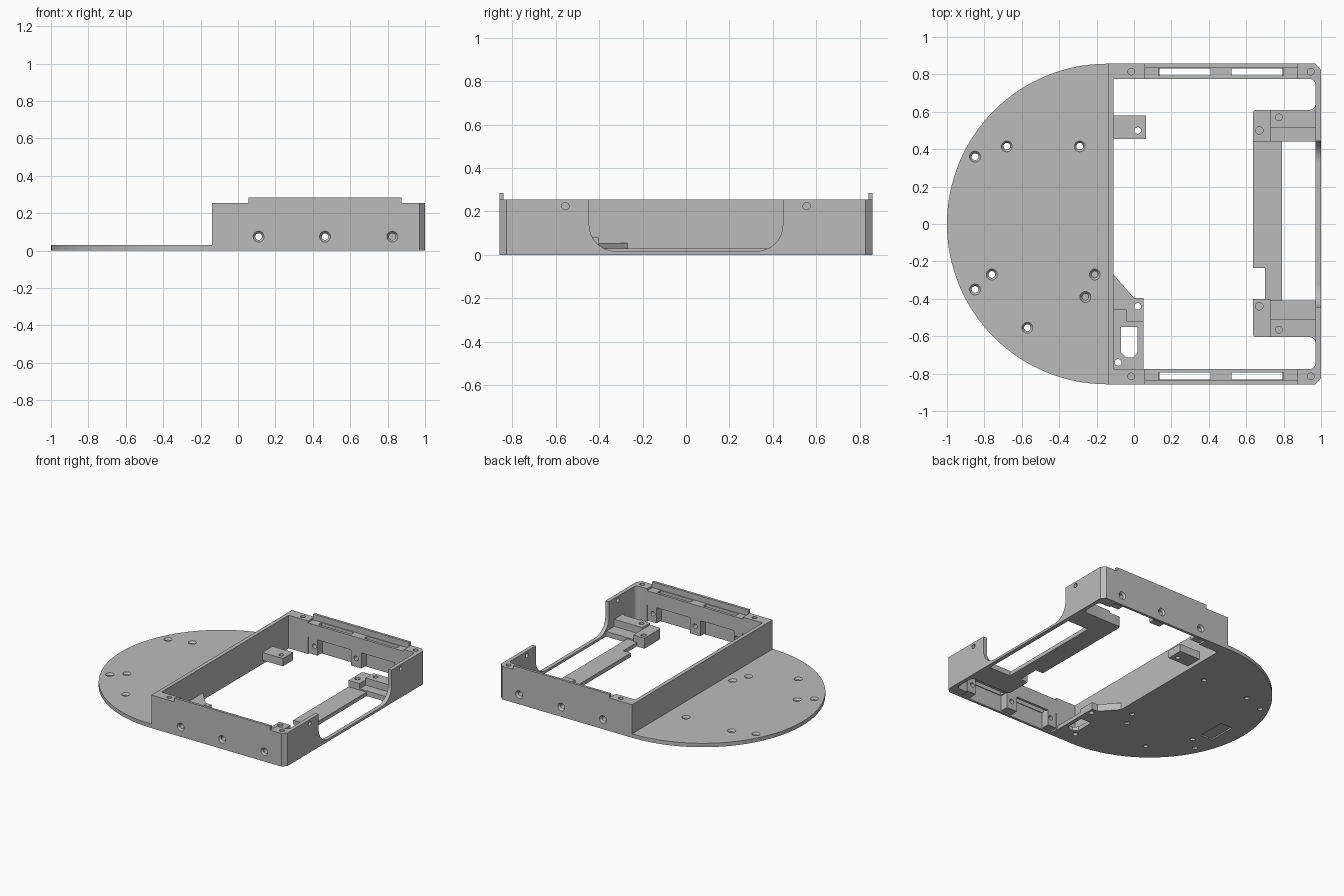
import bpy, bmesh, math
from mathutils import Vector

if "Cube" in bpy.data.objects:
    bpy.data.objects.remove(bpy.data.objects["Cube"])

grey = bpy.data.materials.new("plain_grey")
grey.diffuse_color = (0.5, 0.5, 0.5, 1)
grey.use_nodes = True
grey.node_tree.nodes["Principled BSDF"].inputs["Base Color"].default_value = grey.diffuse_color


def place(a, b, h, axis):
    return {'z': (a, b, h), 'x': (h, a, b), 'y': (a, h, b)}[axis]


def prism(name, pts, lo, hi, axis='z'):
    """Extrude a 2D outline between two heights along an axis."""
    bm = bmesh.new()
    base = [bm.verts.new(place(a, b, lo, axis)) for a, b in pts]
    top = [bm.verts.new(place(a, b, hi, axis)) for a, b in pts]
    n = len(pts)
    bm.faces.new(base)
    bm.faces.new(top)
    for i in range(n):
        j = (i + 1) % n
        bm.faces.new((base[i], base[j], top[j], top[i]))
    bmesh.ops.recalc_face_normals(bm, faces=bm.faces)
    me = bpy.data.meshes.new(name)
    bm.to_mesh(me)
    bm.free()
    me.materials.append(grey)
    ob = bpy.data.objects.new(name, me)
    bpy.context.collection.objects.link(ob)
    return ob


def rect(x0, x1, y0, y1):
    return [(x0, y0), (x1, y0), (x1, y1), (x0, y1)]


def box(name, x0, x1, y0, y1, z0, z1):
    return prism(name, rect(x0, x1, y0, y1), z0, z1)


def arc(cx, cy, r, a0, a1, n):
    return [(cx + r * math.cos(math.radians(a0 + (a1 - a0) * i / n)),
             cy + r * math.sin(math.radians(a0 + (a1 - a0) * i / n))) for i in range(n + 1)]


def drill(a, b, r, lo, hi, axis='z'):
    return prism("cutter", arc(a, b, r, 0, 345, 23), lo, hi, axis)


def countersink(a, b, surface, direction, axis='z', big=0.03, small=0.018, depth=0.015):
    """Tapered cutter opening out to the given surface."""
    ob = drill(a, b, big, surface + direction * 0.001, surface - direction * depth, axis)
    k = {'x': 0, 'y': 1, 'z': 2}[axis]
    centre = Vector(place(a, b, 0, axis))
    for v in ob.data.vertices:
        h = v.co[k]
        if abs(h - (surface - direction * depth)) < 1e-5:
            v.co = centre + (v.co - centre) * (small / big)
            v.co[k] = h
    return ob


def cut(ob, cutters):
    bpy.context.view_layer.objects.active = ob
    for c in cutters:
        m = ob.modifiers.new("cut", 'BOOLEAN')
        m.operation, m.solver, m.object = 'DIFFERENCE', 'EXACT', c
        bpy.ops.object.modifier_apply(modifier=m.name)
        bpy.data.objects.remove(c)
    return ob


H = 0.255      # wall height
W = 0.857      # half width
I = 0.775      # half width of the opening

# Round base plate with countersunk holes and a shallow pocket underneath
plate = prism("base_plate", arc(-0.143, 0, W, 90, 270, 64) + [(-0.11, -W), (-0.11, W)], 0, 0.03)
holes = [(-0.85, 0.36), (-0.68, 0.415), (-0.29, 0.415), (-0.85, -0.35),
         (-0.76, -0.27), (-0.57, -0.555), (-0.26, -0.39), (-0.21, -0.27)]
cutters = [box("cutter", -0.87, -0.77, -0.19, 0.03, -0.01, 0.01)]
for x, y in holes:
    cutters += [drill(x, y, 0.018, -0.1, 0.1), countersink(x, y, 0.03, 1)]
cut(plate, cutters)

# Cross wall between plate and opening
box("cross_wall", -0.14, -0.11, -I, I, 0.03, H)

# Side walls, mirrored front and back
for s, side in ((1, "back"), (-1, "front")):
    def sbox(name, x0, x1, y0, y1, z0, z1):
        return box(name, x0, x1, s * y0, s * y1, z0, z1)

    # Solid corner posts with vertical screw holes
    post = sbox(side + "_inner_post", -0.14, 0.055, I, W, 0, H)
    cut(post, [drill(-0.015, s * 0.815, 0.018, H - 0.1, H + 0.1)])
    outline = [(0.875, I)] + arc(0.94, I - 0.03, 0.03, 90, 0, 6)
    outline += [(1, I - 0.03), (1, 0.825), (0.97, W), (0.875, W)]
    post = prism(side + "_end_post", [(x, s * y) for x, y in outline], 0, H)
    cut(post, [drill(0.945, s * 0.815, 0.018, H - 0.1, H + 0.1)])

    # Outer skin with raised lip, drilled for three screws
    skin = sbox(side + "_side_wall", 0.055, 0.875, 0.838, W, 0, 0.285)
    # Slotted shelf along the top
    shelf = sbox(side + "_slotted_shelf", 0.055, 0.875, I, 0.838, 0.13, 0.24)
    cut(shelf, [sbox("cutter", a, b, 0.795, 0.832, 0, 0.3) for a, b in ((0.13, 0.41), (0.52, 0.80))])
    skin_cuts = []
    for x, x0, x1 in ((0.11, 0.06, 0.135), (0.465, 0.42, 0.51), (0.825, 0.795, 0.87)):
        boss = sbox(side + "_screw_boss", x0, x1, I, 0.838, 0.01, 0.13)
        cut(boss, [drill(x, 0.075, 0.018, s * 0.7, s * 0.9, 'y')])
        skin_cuts += [drill(x, 0.075, 0.018, s * 0.8, s * 0.9, 'y'),
                      countersink(x, 0.075, s * W, s, 'y')]
    cut(skin, skin_cuts)

# End wall with a rounded wide cutout
right = [(0.745, 0), (0.745, H), (0.445, H)] + arc(0.325, 0.138, 0.12, 0, -90, 12)
wall = prism("end_wall", right + [(-y, z) for y, z in reversed(right)], 0.97, 1.0, 'x')
cut(wall, [drill(s * 0.555, 0.225, 0.017, 0.9, 1.1, 'x') for s in (1, -1)])

# Bracket: low bar with a notch, then stepped arms to the end wall
prism("bracket_bar", [(0.635, 0.44), (0.635, -0.235), (0.70, -0.235), (0.70, -0.41),
                      (0.79, -0.41), (0.79, 0.44)], 0, 0.03)
for s, y0, y1, ym in ((1, 0.44, 0.61, 0.515), (-1, 0.40, 0.605, 0.51)):
    side = "back" if s > 0 else "front"
    foot = 0.44 if s > 0 else 0.41
    box(side + "_bracket_floor", 0.73, 0.97, s * foot, s * ym, 0, 0.04)
    pts = [(0.73, y0), (0.73, y1)] + arc(0.655, y1 - 0.02, 0.02, 90, 180, 5) + [(0.635, y0)]
    pad = prism(side + "_bracket_pad", [(x, s * y) for x, y in pts], 0, 0.08)
    cut(pad, [drill(0.67, s * (0.5 if s > 0 else 0.44), 0.02, 0.03, 0.2)])
    pts = [(0.73, ym), (0.97, ym), (0.97, y1 + 0.03)] + arc(0.94, y1 + 0.03, 0.03, 0, -90, 5) + [(0.73, y1)]
    arm = prism(side + "_bracket_arm", [(x, s * y) for x, y in pts], 0, 0.095)
    cut(arm, [drill(0.775, s * (y1 - 0.04), 0.018, 0.03, 0.2)])

# Mounting tab on the cross wall
tab = box("back_tab", -0.11, 0.065, 0.455, 0.58, 0.03, 0.09)
cut(tab, [drill(0.02, 0.5, 0.018, 0, 0.2)])

# Corner mount: low plate with a clipped window, plus a raised gusset pad
low = box("front_mount_plate", -0.11, 0.05, -I, -0.52, 0, 0.03)
window = prism("cutter", [(-0.07, -0.55), (0.02, -0.55), (0.02, -0.685), (-0.005, -0.715),
                          (-0.04, -0.715), (-0.07, -0.685)], -0.1, 0.1)
cut(low, [window, drill(-0.085, -0.74, 0.018, -0.1, 0.1)])
box("front_mount_step", -0.11, -0.04, -0.52, -0.46, 0, 0.03)
gusset = prism("front_gusset_pad", [(-0.11, -0.27), (0.0, -0.395), (0.05, -0.395), (0.05, -0.52),
                                    (-0.04, -0.52), (-0.04, -0.46), (-0.11, -0.46)], 0, 0.055)
cut(gusset, [drill(0.02, -0.44, 0.018, -0.1, 0.2)])

# Smooth the round edges only
bpy.ops.object.select_all(action='DESELECT')
for ob in bpy.context.collection.objects:
    ob.select_set(True)
bpy.ops.object.shade_smooth_by_angle(angle=math.radians(25))
